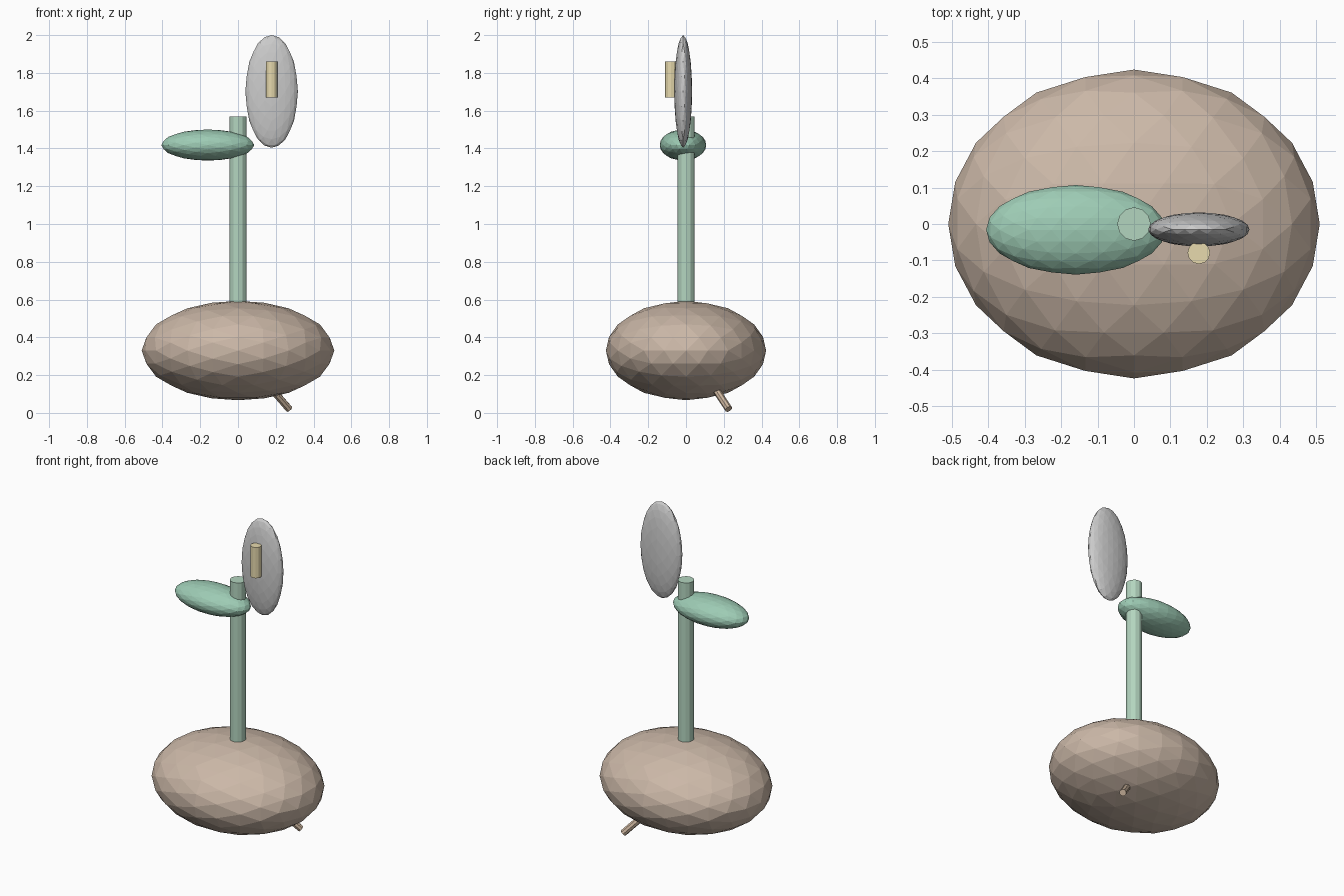
import bpy, bmesh, math
from mathutils import Vector

if "Cube" in bpy.data.objects:
    bpy.data.objects.remove(bpy.data.objects["Cube"])


def finish(bm, name, color):
    me = bpy.data.meshes.new(name)
    bmesh.ops.recalc_face_normals(bm, faces=bm.faces)
    bm.to_mesh(me)
    bm.free()
    ob = bpy.data.objects.new(name, me)
    bpy.context.collection.objects.link(ob)
    if color:
        mat = bpy.data.materials.new(name + "_color")
        mat.diffuse_color = (*color, 1)
        mat.use_nodes = True
        mat.node_tree.nodes["Principled BSDF"].inputs["Base Color"].default_value = mat.diffuse_color
        me.materials.append(mat)
    return ob


def ellipsoid(name, center, radii, color=None, levels=2):
    # subdivided icosahedron with flat facets, edge-aligned to the axes
    bm = bmesh.new()
    t = (1 + math.sqrt(5)) / 2
    for a in (-1, 1):
        for b in (-t, t):
            for co in ((a, 0, b), (b, a, 0), (0, b, a)):
                bm.verts.new(Vector(co).normalized())
    bmesh.ops.convex_hull(bm, input=bm.verts[:])
    for _ in range(levels):
        bmesh.ops.subdivide_edges(bm, edges=bm.edges[:], cuts=1, use_grid_fill=True)
        for v in bm.verts:
            v.co.normalize()
    for v in bm.verts:
        v.co = Vector(c + r * p for c, r, p in zip(center, radii, v.co))
    return finish(bm, name, color)


def rod(name, start, end, radius, color, sides=12):
    a, b = Vector(start), Vector(end)
    bm = bmesh.new()
    bmesh.ops.create_cone(bm, cap_ends=True, segments=sides, radius1=radius,
                          radius2=radius, depth=(b - a).length)
    rot = Vector((0, 0, 1)).rotation_difference(b - a)
    for v in bm.verts:
        v.co = rot @ v.co + (a + b) / 2
    return finish(bm, name, color)


# seed body and root
ellipsoid("seed_body", (0, 0, 0.33), (0.51, 0.424, 0.263), (0.60, 0.48, 0.39))
rod("root", (0.16, 0.142, 0.148), (0.271, 0.226, 0.02), 0.02, (0.60, 0.46, 0.34), 8)

# stem
rod("stem", (0, 0, 0.57), (0, 0, 1.57), 0.046, (0.45, 0.66, 0.52))

# green leaf and upright grey leaf
ellipsoid("green_leaf", (-0.16, -0.016, 1.418), (0.246, 0.123, 0.082), (0.34, 0.60, 0.46))
ellipsoid("grey_leaf", (0.178, -0.015, 1.702), (0.139, 0.047, 0.298))

# yellow bar on the front of the grey leaf
rod("yellow_bar", (0.178, -0.079, 1.67), (0.178, -0.079, 1.86), 0.031, (0.80, 0.70, 0.42))
